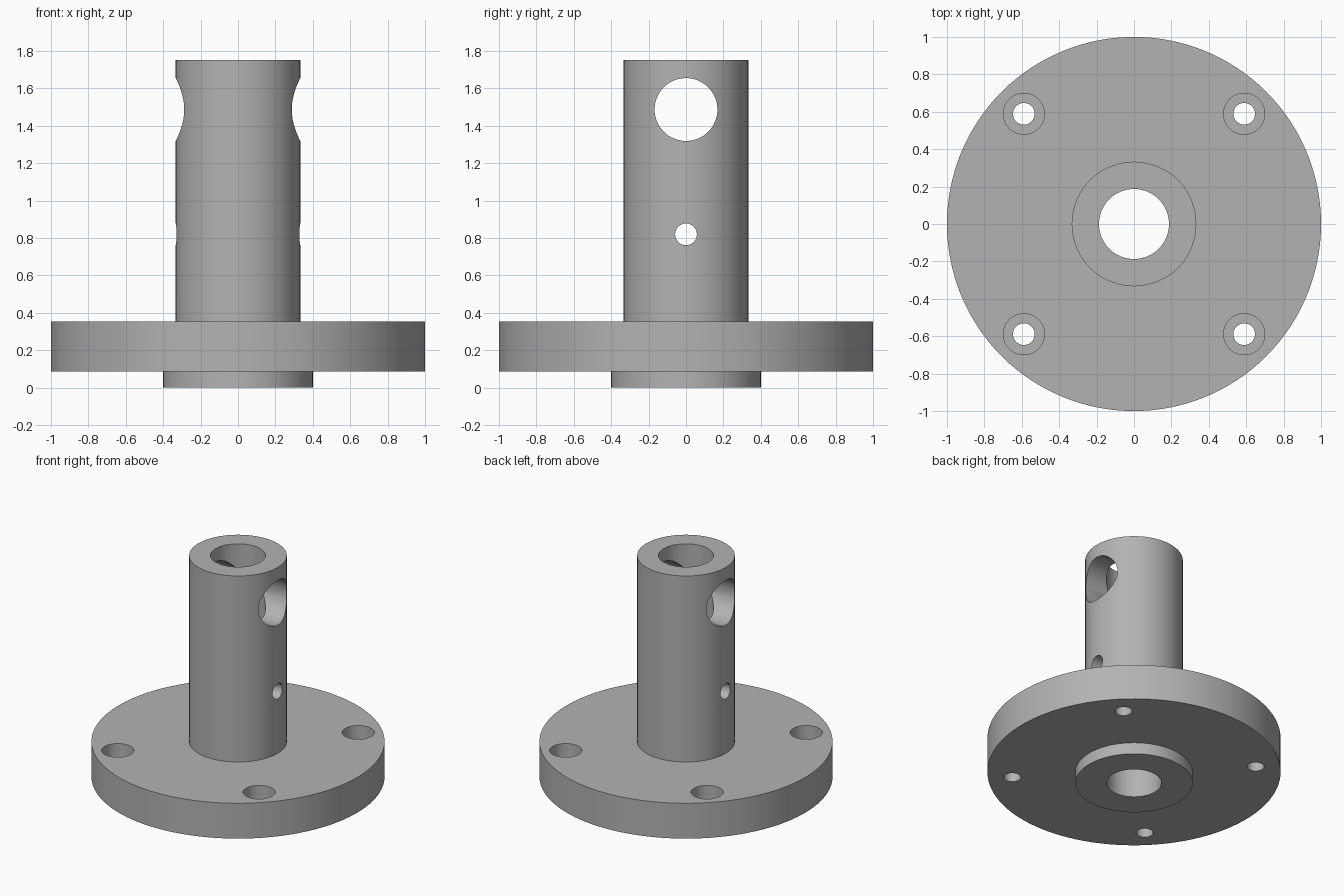
import bpy, bmesh, math

if "Cube" in bpy.data.objects:
    bpy.data.objects.remove(bpy.data.objects["Cube"], do_unlink=True)

SPIGOT_H, FLANGE_TOP, TOP = 0.087, 0.353, 1.753
BORE_R, SHAFT_R, SPIGOT_R, FLANGE_R = 0.187, 0.333, 0.4, 1.0
BOLT, BORE_DEPTH = 0.589, 0.105
SEGMENTS = 128

steel = bpy.data.materials.new("plain grey")
steel.use_nodes = True
grey = (0.45, 0.45, 0.45, 1)
steel.diffuse_color = grey
steel.node_tree.nodes["Principled BSDF"].inputs["Base Color"].default_value = grey


def lathe(name, profile):
    """Turn a closed (radius, z) profile around the z axis."""
    mesh = bpy.data.meshes.new(name)
    bm = bmesh.new()
    rings = []
    for i in range(SEGMENTS):
        a = math.tau * i / SEGMENTS
        rings.append([bm.verts.new((r * math.cos(a), r * math.sin(a), z)) for r, z in profile])
    n = len(profile)
    for i in range(SEGMENTS):
        a, b = rings[i], rings[(i + 1) % SEGMENTS]
        for j in range(n):
            k = (j + 1) % n
            bm.faces.new((a[j], b[j], b[k], a[k]))
    bmesh.ops.recalc_face_normals(bm, faces=bm.faces)
    bm.to_mesh(mesh)
    bm.free()
    obj = bpy.data.objects.new(name, mesh)
    bpy.context.collection.objects.link(obj)
    obj.data.materials.append(steel)
    return obj


def drill(body, radius, depth, location, rotation=(0, 0, 0)):
    """Cut a round hole with a cylinder, then discard the cylinder."""
    bpy.ops.mesh.primitive_cylinder_add(vertices=64, radius=radius, depth=depth,
                                        location=location, rotation=rotation)
    cutter = bpy.context.object
    cutter.name = "drill_cutter"
    cutter.hide_render = True
    cutter.data.materials.append(steel)
    mod = body.modifiers.new("hole", 'BOOLEAN')
    mod.operation = 'DIFFERENCE'
    mod.solver = 'EXACT'
    mod.object = cutter
    bpy.context.view_layer.objects.active = body
    bpy.ops.object.modifier_apply(modifier=mod.name)
    bpy.data.objects.remove(cutter, do_unlink=True)


# Spigot, flange and hollow shaft turned as one solid
body = lathe("flanged_shaft", [
    (BORE_R, 0), (SPIGOT_R, 0), (SPIGOT_R, SPIGOT_H),
    (FLANGE_R, SPIGOT_H), (FLANGE_R, FLANGE_TOP),
    (SHAFT_R, FLANGE_TOP), (SHAFT_R, TOP), (BORE_R, TOP)])

# Cross holes through both walls of the shaft
for radius, z in ((0.168, 1.487), (0.058, 0.82)):
    drill(body, radius, 1, (0, 0, z), (0, math.pi / 2, 0))

# Four counterbored bolt holes in the flange
for sx in (-1, 1):
    for sy in (-1, 1):
        x, y = sx * BOLT, sy * BOLT
        drill(body, 0.058, 1, (x, y, 0.2))
        drill(body, 0.11, 2 * BORE_DEPTH, (x, y, FLANGE_TOP))

# Smooth round walls with crisp rims
bpy.ops.object.select_all(action='DESELECT')
body.select_set(True)
bpy.context.view_layer.objects.active = body
bpy.ops.object.shade_smooth_by_angle(angle=math.radians(30))
